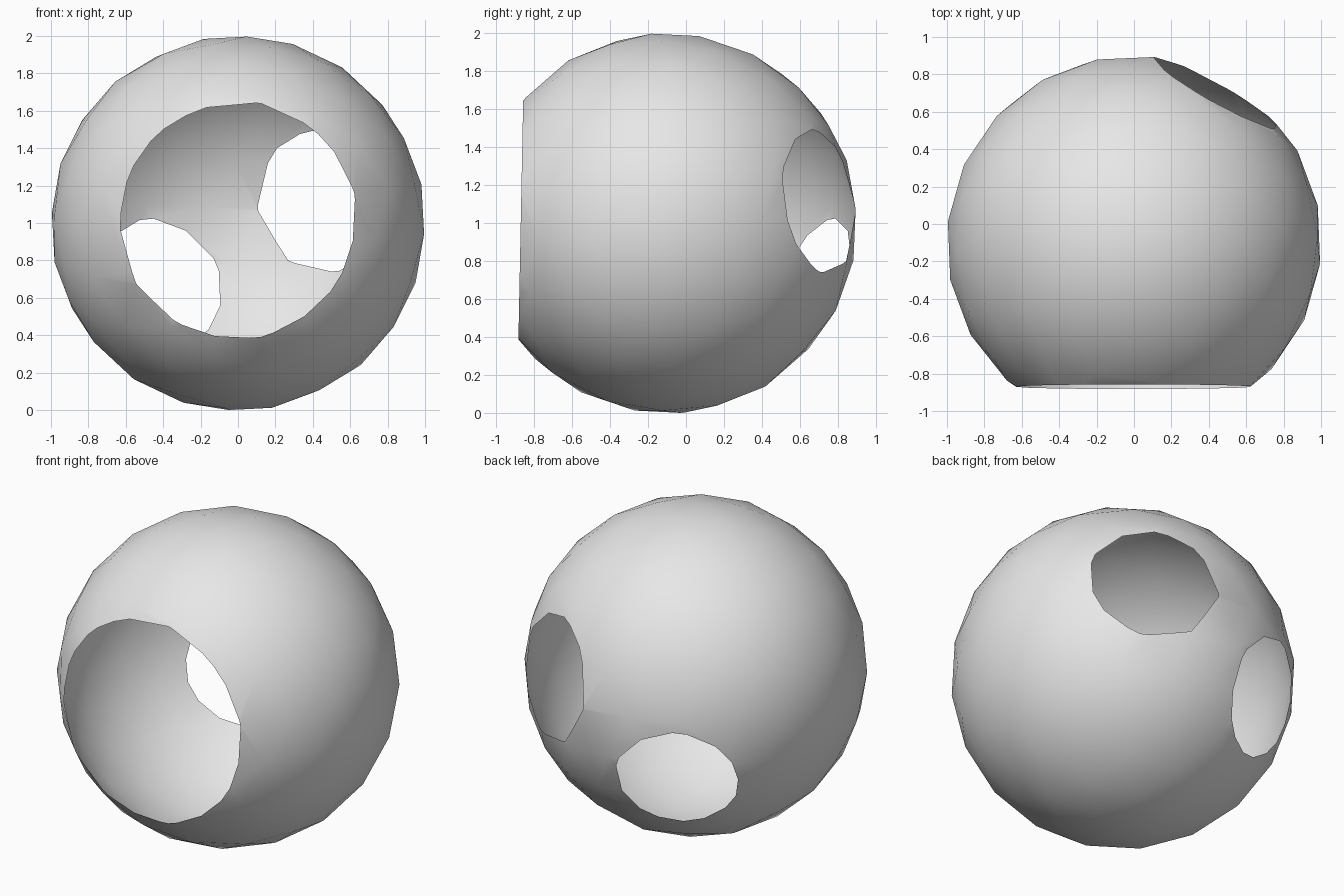
import bpy, bmesh
from mathutils import Vector, Euler

if "Cube" in bpy.data.objects:
    bpy.data.objects.remove(bpy.data.objects["Cube"])

CENTRE = Vector((0, -0.1, 0.998))

# each opening: outward direction, distance of its rim plane from the centre
OPENINGS = [
    ((0, -1, 0.02), 0.77),           # large front opening
    ((0.445, 0.795, 0.12), 0.92),    # back right opening
    ((-0.44, 0.83, -0.34), 0.926),   # lower back left opening
]

# thin faceted ball
bm = bmesh.new()
bmesh.ops.create_icosphere(bm, subdivisions=3, radius=1.003)
bmesh.ops.rotate(bm, verts=bm.verts, cent=(0, 0, 0),
                 matrix=Euler((0.09, 0.03, 0.2)).to_matrix())

# slice off a cap for every opening, leaving the shell hollow
for direction, distance in OPENINGS:
    normal = Vector(direction).normalized()
    bmesh.ops.bisect_plane(bm, geom=bm.verts[:] + bm.edges[:] + bm.faces[:],
                           dist=1e-5, plane_co=normal * distance,
                           plane_no=normal, clear_outer=True)
bmesh.ops.translate(bm, verts=bm.verts, vec=CENTRE)
for face in bm.faces:
    face.smooth = True

mesh = bpy.data.meshes.new("hollow_ball")
bm.to_mesh(mesh)
bm.free()

# single plain colour
grey = bpy.data.materials.new("light grey")
grey.diffuse_color = (0.8, 0.8, 0.8, 1)
grey.use_nodes = True
grey.node_tree.nodes["Principled BSDF"].inputs["Base Color"].default_value = grey.diffuse_color
mesh.materials.append(grey)

ball = bpy.data.objects.new("hollow_ball", mesh)
bpy.context.collection.objects.link(ball)
